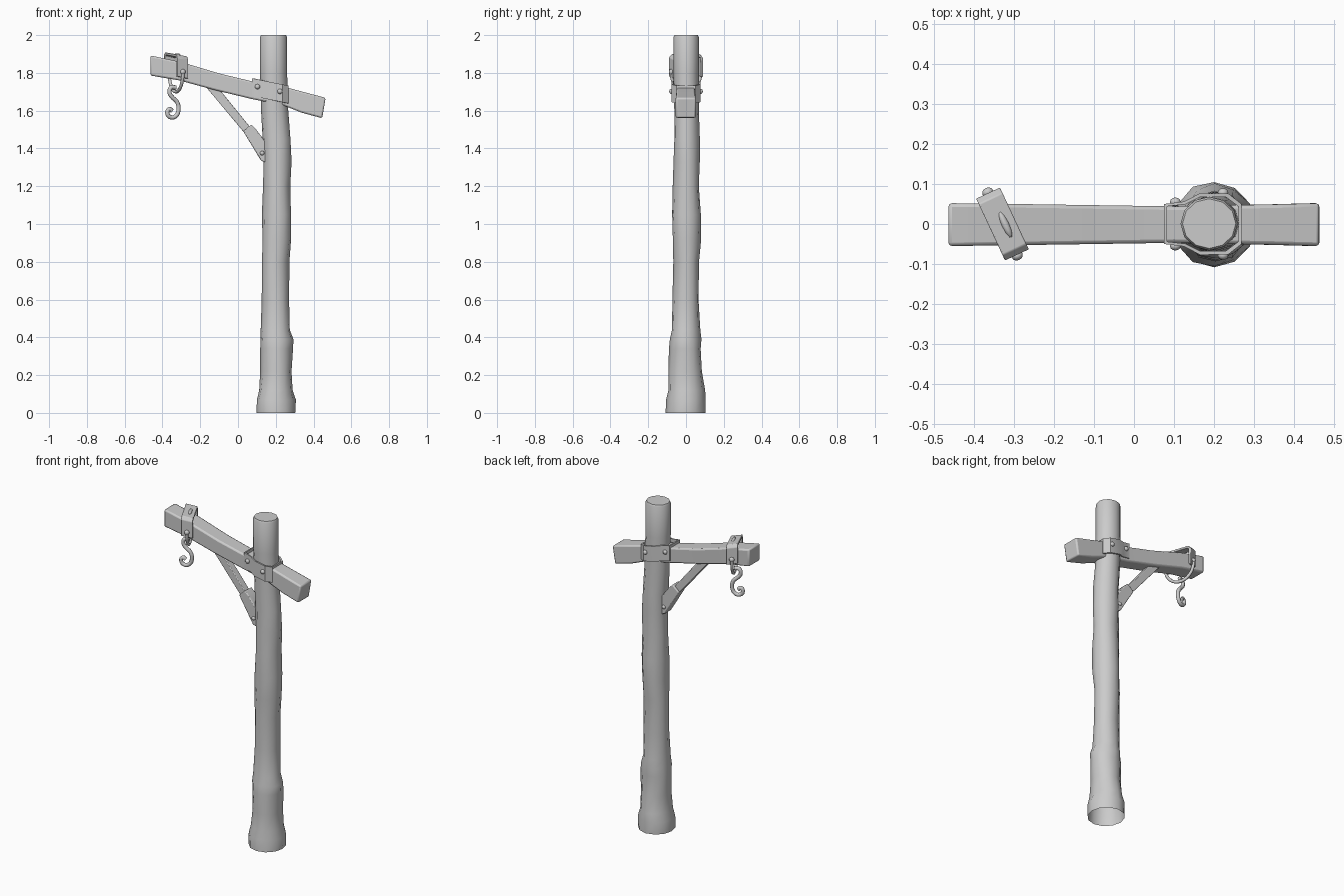
import bpy, bmesh, math
from mathutils import Vector, Matrix

cube = bpy.data.objects.get("Cube")
if cube:
    bpy.data.objects.remove(cube, do_unlink=True)

grey = bpy.data.materials.new("plain grey")
grey.use_nodes = True
COL = (0.6, 0.6, 0.6, 1)
grey.diffuse_color = COL
grey.node_tree.nodes["Principled BSDF"].inputs["Base Color"].default_value = COL


def finish(name, bm, angle=40, bevel=0):
    bmesh.ops.recalc_face_normals(bm, faces=bm.faces)
    me = bpy.data.meshes.new(name)
    bm.to_mesh(me)
    bm.free()
    me.materials.append(grey)
    ob = bpy.data.objects.new(name, me)
    bpy.context.collection.objects.link(ob)
    bpy.ops.object.select_all(action='DESELECT')
    ob.select_set(True)
    bpy.context.view_layer.objects.active = ob
    if bevel:
        m = ob.modifiers.new("edges", 'BEVEL')
        m.width, m.segments, m.limit_method = bevel, 2, 'ANGLE'
    bpy.ops.object.shade_smooth_by_angle(angle=math.radians(angle))
    return ob


def loft(name, rings, caps=(True, True), loop=False, **kw):
    """Skin a list of equal-length point rings."""
    bm = bmesh.new()
    vs = [[bm.verts.new(p) for p in r] for r in rings]
    n = len(vs[0])
    for a, b in list(zip(vs, vs[1:])) + ([(vs[-1], vs[0])] if loop else []):
        for i in range(n):
            j = (i + 1) % n
            bm.faces.new((a[i], a[j], b[j], b[i]))
    if caps[0] and not loop:
        bm.faces.new(vs[0])
    if caps[1] and not loop:
        bm.faces.new(vs[-1])
    return finish(name, bm, **kw)


def prism(name, outline, y, **kw):
    """Front outline (x, z) extruded to both sides of the centre plane."""
    return loft(name, [[(x, s * y, z) for x, z in outline] for s in (-1, 1)], **kw)


def rod(name, pts, radius):
    cu = bpy.data.curves.new(name, 'CURVE')
    cu.dimensions, cu.bevel_depth, cu.bevel_resolution = '3D', radius, 2
    cu.use_fill_caps, cu.resolution_u = True, 5
    sp = cu.splines.new('BEZIER')
    sp.bezier_points.add(len(pts) - 1)
    for bp, p in zip(sp.bezier_points, pts):
        bp.co = p
        bp.handle_left_type = bp.handle_right_type = 'AUTO'
    cu.materials.append(grey)
    ob = bpy.data.objects.new(name, cu)
    bpy.context.collection.objects.link(ob)


def bolt(name, pos, direction, r=0.014):
    bm = bmesh.new()
    rot = Vector(direction).to_track_quat('Z', 'Y').to_matrix().to_4x4()
    bmesh.ops.create_uvsphere(bm, u_segments=10, v_segments=6, radius=r,
                              matrix=Matrix.Translation(pos) @ rot @ Matrix.Diagonal((1, 1, 0.8, 1)))
    finish(name, bm, 60)


# Knotty post: height, left, right, front, back
post = [(0, .097, .303, -.108, .104), (.07, .097, .303, -.106, .104),
        (.12, .113, .29, -.096, .098), (.22, .12, .286, -.092, .085),
        (.34, .116, .29, -.088, .08), (.39, .118, .291, -.087, .08),
        (.44, .122, .276, -.076, .074), (.6, .127, .272, -.07, .068),
        (.8, .125, .27, -.066, .07), (.92, .129, .28, -.072, .078),
        (1.05, .129, .283, -.074, .078), (1.2, .133, .277, -.068, .07),
        (1.33, .133, .281, -.066, .073), (1.45, .131, .278, -.064, .071),
        (1.6, .122, .266, -.062, .068), (1.8, .116, .26, -.066, .068),
        (1.99, .116, .259, -.066, .068), (2, .121, .254, -.061, .063)]
SIDES = 12
rings = []
for k, (z, l, r, f, b) in enumerate(post):
    ring = []
    for i in range(SIDES):
        a = math.tau * i / SIDES
        wob = 1 + 0.035 * math.sin(3 * a + k * 1.7) * (0 < k < 14)
        ring.append(((l + r) / 2 + math.cos(a) * (r - l) / 2 * wob,
                     (f + b) / 2 + math.sin(a) * (b - f) / 2 * wob, z))
    rings.append(ring)
loft("post", rings, caps=(False, True), angle=50)

# Sagging cross beam: x at top, x at bottom, top, bottom, half width
beam = [(-.463, -.463, 1.892, 1.786, .055), (-.3, -.31, 1.857, 1.76, .053),
        (-.1, -.12, 1.797, 1.708, .05), (.1, .08, 1.749, 1.66, .047),
        (.25, .235, 1.725, 1.63, .05), (.35, .335, 1.698, 1.59, .052),
        (.464, .446, 1.668, 1.56, .055)]
loft("cross_beam", [[(xt, -w, t), (xt, w - .003, t), (xb, w - .003, b), (xb, -w, b)]
                    for xt, xb, t, b, w in beam], bevel=.009)

# Iron band wrapped round the post and beam
half = [(.075, .05), (.125, .056), (.165, .077), (.235, .076), (.268, .05)]
plan = half + [(x, -y) for x, y in reversed(half)]
band = []
for x, y in plan:
    zc = 1.705 - .2 * (x - .17)
    inx, iny = .17 + (x - .17) * .92, y * .88
    band.append([(x, y, zc + .047), (x, y, zc - .047),
                 (inx, iny, zc - .047), (inx, iny, zc + .047)])
loft("post_band", band, loop=True, angle=30)
for side, s in (("front", -1), ("back", 1)):
    bolt(side + "_band_bolt_inner", (.103, s * .055, 1.727), (0, s, 0))
    bolt(side + "_band_bolt_outer", (.222, s * .078, 1.702), (0, s, 0))
    bolt(side + "_shoe_bolt", (.128, s * .032, 1.375), (0, s, 0), .012)

# Diagonal brace and its iron shoe
prism("brace", [(-.19, 1.75), (-.12, 1.74), (.075, 1.5), (.14, 1.41), (.12, 1.37), (.04, 1.475)],
      .021, bevel=.004)
prism("brace_shoe", [(.028, 1.49), (.07, 1.527), (.092, 1.505), (.15, 1.43), (.15, 1.325),
                     (.122, 1.335)], .032, bevel=.005)

# Slanted strap over the arm
across = Vector((.42, -.9, 0)).normalized()
along = Vector((.9, .42, -.19))
centre = Vector((-.328, 0, 0))
outer = [(-.085, 1.785), (-.085, 1.885), (-.07, 1.903), (.07, 1.893), (.085, 1.875), (.085, 1.775)]
inner = [(u * .84, z - .014 * (abs(u) < .08)) for u, z in reversed(outer)]
loft("arm_strap", [[centre + across * u + along * d + Vector((0, 0, z)) for u, z in outer + inner]
                   for d in (-.033, .033)], angle=35, bevel=.003)
for side, s in (("front", 1), ("back", -1)):
    bolt(side + "_strap_bolt", centre + across * s * .087 + Vector((0, 0, 1.81 - s * .005)),
         across * s, .015)

# Raised ridge on top of the strap
bm = bmesh.new()
turn = Matrix.Rotation(math.atan2(across.y, across.x), 4, 'Z')
bmesh.ops.create_uvsphere(bm, u_segments=10, v_segments=6, radius=1,
                          matrix=Matrix.Translation((-.322, 0, 1.894)) @ turn
                          @ Matrix.Diagonal((.038, .01, .01, 1)))
finish("strap_ridge", bm, 60)

# Hanging bail under the arm
rod("hook_bail", [centre + across * (.087 * math.cos(a)) + Vector((0, 0, 1.805 - .105 * math.sin(a)))
                  for a in [math.pi * i / 8 for i in range(9)]], .009)

# Hook, drawn as offsets along the arm and heights
hook = [(.0, 1.722), (-.028, 1.722), (-.036, 1.695), (-.02, 1.67), (.004, 1.648), (.014, 1.61),
        (.0, 1.573), (-.03, 1.565), (-.049, 1.588), (-.036, 1.608), (-.022, 1.598)]
flat = Vector((.95, .3, 0))
rod("hook", [centre + flat * u + Vector((0, 0, z)) for u, z in hook], .0115)
